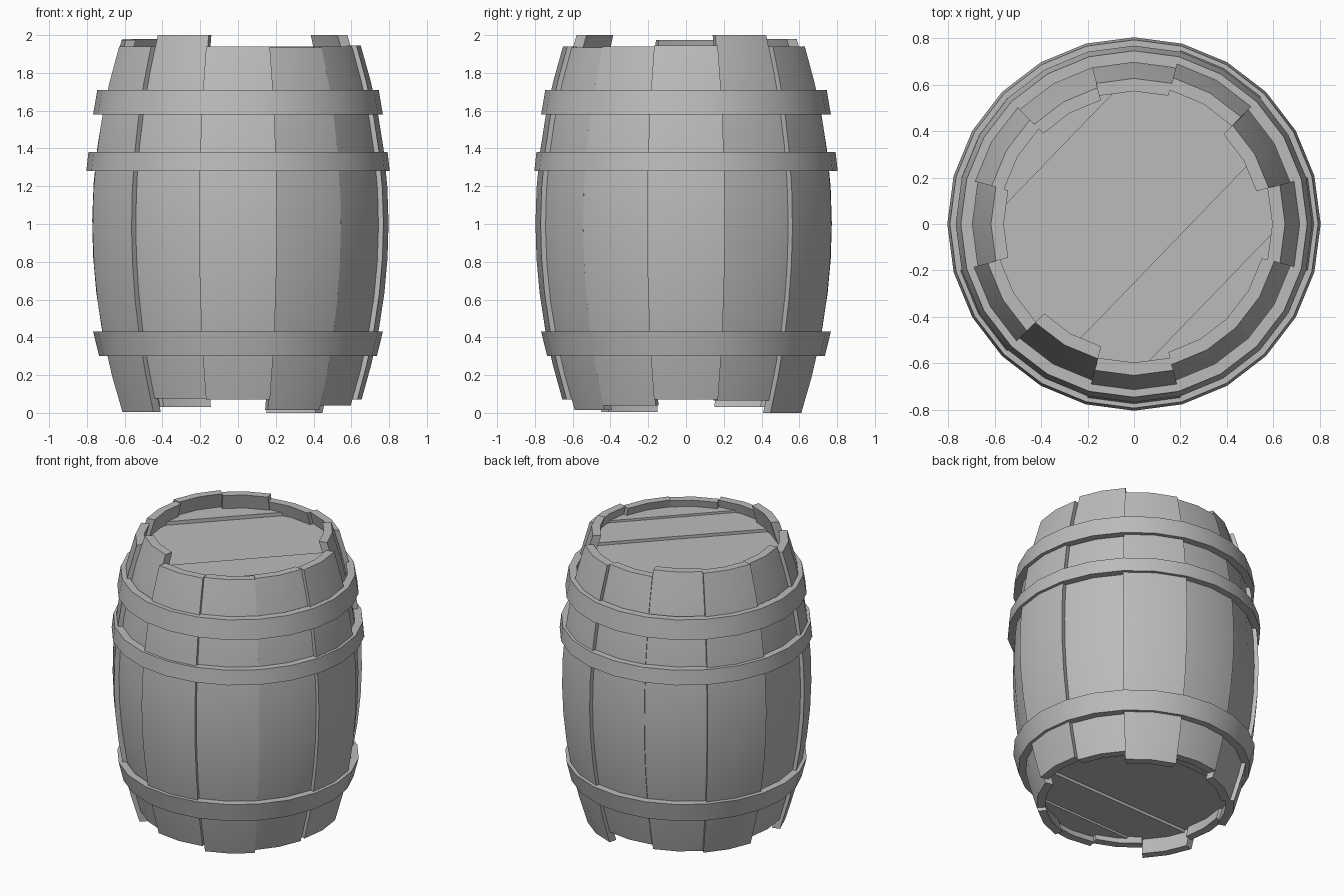
import bpy, bmesh, math
from mathutils import Matrix

cube = bpy.data.objects.get("Cube")
if cube:
    bpy.data.objects.remove(cube, do_unlink=True)

gray = bpy.data.materials.new("plain_gray")
gray.use_nodes = True
COLOR = (0.5, 0.5, 0.5, 1)
gray.diffuse_color = COLOR
gray.node_tree.nodes["Principled BSDF"].inputs["Base Color"].default_value = COLOR


def finish(name, bm):
    bmesh.ops.recalc_face_normals(bm, faces=bm.faces)
    mesh = bpy.data.meshes.new(name)
    bm.to_mesh(mesh)
    bm.free()
    obj = bpy.data.objects.new(name, mesh)
    bpy.context.collection.objects.link(obj)
    mesh.materials.append(gray)
    bpy.ops.object.select_all(action='DESELECT')
    obj.select_set(True)
    bpy.context.view_layer.objects.active = obj
    bpy.ops.object.shade_smooth_by_angle(angle=math.radians(30))
    return obj


def sweep(name, profile, start, end, steps, closed=False):
    """Turn a closed (radius, z) profile about the z axis, in degrees."""
    bm = bmesh.new()
    rings = []
    for i in range(steps if closed else steps + 1):
        a = math.radians(start + (end - start) * i / steps)
        rings.append([bm.verts.new((r * math.cos(a), r * math.sin(a), z)) for r, z in profile])
    n = len(profile)
    for i in range(steps):
        a, b = rings[i], rings[(i + 1) % len(rings)]
        for j in range(n):
            k = (j + 1) % n
            bm.faces.new((a[j], b[j], b[k], a[k]))
    if not closed:
        bm.faces.new(rings[0])
        bm.faces.new(rings[-1])
    return finish(name, bm)


# Staves: bulging boards, uneven in reach and length (radius, bottom, top)
THICK = 0.055
LEVELS = 10
staves = [
    (0.797, 0.07, 1.945), (0.765, 0.065, 2.0), (0.797, 0.0, 1.94),
    (0.772, 0.07, 1.94), (0.765, 0.03, 1.98), (0.792, 0.03, 1.98),
    (0.772, 0.07, 1.975), (0.797, 0.005, 1.94), (0.765, 0.075, 2.0),
    (0.797, 0.07, 1.94), (0.77, 0.015, 1.935), (0.77, 0.04, 1.94),
]
for i, (radius, low, high) in enumerate(staves):
    outer = []
    for j in range(LEVELS + 1):
        z = low + (high - low) * j / LEVELS
        outer.append((radius - 0.165 * (z - 1) ** 2, z))
    inner = [(r - THICK, z) for r, z in reversed(outer)]
    sweep(f"stave_{i + 1}", outer + inner, 30 * i - 15, 30 * i + 15, 2)

# Hoops: slanted bands around the staves
hoops = {
    "lower_hoop": (0.30, 0.735, 0.43, 0.767),
    "middle_hoop": (1.28, 0.803, 1.38, 0.792),
    "upper_hoop": (1.58, 0.767, 1.71, 0.745),
}
for name, (z0, r0, z1, r1) in hoops.items():
    band = [(r0, z0), (r1, z1), (r1 - 0.05, z1), (r0 - 0.05, z0)]
    sweep(name, band, 0, 360, 24, closed=True)


# Lids: planks sliced out of a disc, at slightly different heights
def lid(name, z, side, angle):
    cuts = [-0.7, -0.455, 0.175, 0.455, 0.7]
    lifts = [0.025, 0, 0.02, 0.035]
    turn = Matrix.Rotation(math.radians(angle), 3, 'Z')
    across = turn @ Matrix.Identity(3).col[1]
    for i, lift in enumerate(lifts):
        bm = bmesh.new()
        bmesh.ops.create_cone(bm, cap_ends=True, segments=24, radius1=0.625,
                              radius2=0.625, depth=0.06)
        for edge, sign in ((cuts[i], -1), (cuts[i + 1], 1)):
            geom = bm.verts[:] + bm.edges[:] + bm.faces[:]
            bmesh.ops.bisect_plane(bm, geom=geom, plane_co=across * edge,
                                   plane_no=across * sign, clear_outer=True)
            bmesh.ops.holes_fill(bm, edges=bm.edges)
        bmesh.ops.translate(bm, verts=bm.verts, vec=(0, 0, z + side * (lift - 0.03)))
        finish(f"{name}_plank_{i + 1}", bm)


lid("top_lid", 1.85, 1, 226)
lid("bottom_lid", 0.15, -1, 182)
